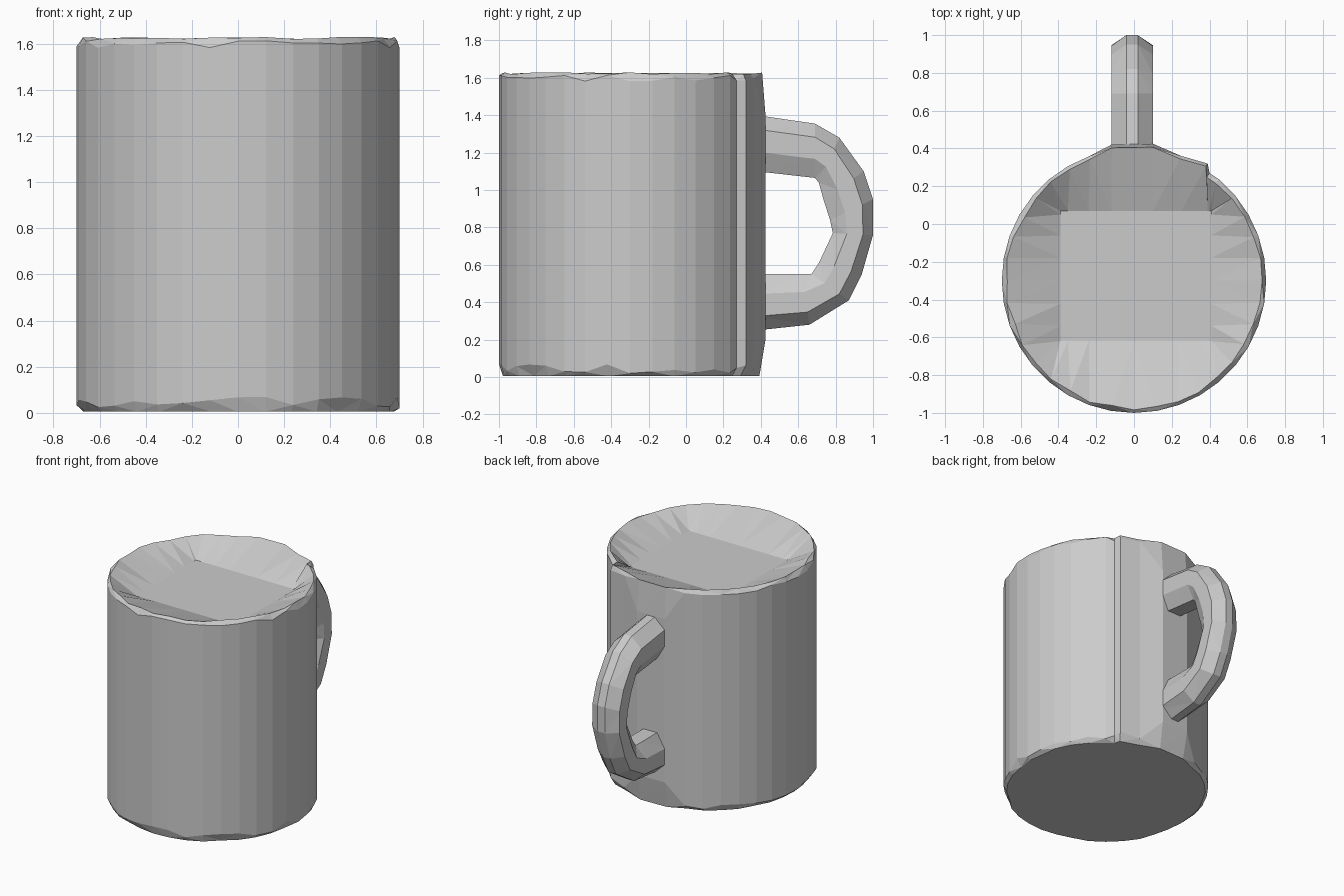
import bpy, bmesh, math, random

random.seed(4)
cube = bpy.data.objects.get("Cube")
if cube:
    bpy.data.objects.remove(cube, do_unlink=True)

GREY = (0.6, 0.6, 0.6, 1.0)
clay = bpy.data.materials.new("plain_grey")
clay.use_nodes = True
clay.diffuse_color = GREY
clay.node_tree.nodes["Principled BSDF"].inputs["Base Color"].default_value = GREY


def loft(name, rings):
    """Skin a list of equal closed rings, cap both ends, keep flat facets."""
    bm = bmesh.new()
    loops = [[bm.verts.new(p) for p in ring] for ring in rings]
    n = len(loops[0])
    for a, b in zip(loops, loops[1:]):
        for i in range(n):
            j = (i + 1) % n
            bm.faces.new((a[i], a[j], b[j], b[i]))
    bm.faces.new(loops[0][::-1])
    bm.faces.new(loops[-1])
    bmesh.ops.remove_doubles(bm, verts=bm.verts, dist=0.001)
    bmesh.ops.triangulate(bm, faces=[f for f in bm.faces if len(f.verts) == 4])
    bmesh.ops.recalc_face_normals(bm, faces=bm.faces)
    mesh = bpy.data.meshes.new(name)
    bm.to_mesh(mesh)
    bm.free()
    mesh.materials.append(clay)
    obj = bpy.data.objects.new(name, mesh)
    bpy.context.collection.objects.link(obj)
    return obj


# Body outline: faceted circle, a flat panel behind the handle, one sharp corner
CY, R = -0.3, 0.7
outline = [(0.40, 0.27), (0.39, 0.32), (0.25, 0.36), (0.10, 0.425), (-0.12, 0.42)]
for deg in range(110, 411, 10):
    a = math.radians(deg)
    outline.append((R * math.cos(a), CY + R * math.sin(a)))


def ring(low, high, height):
    """Copy the outline, pulling each point in by a random scale."""
    points = []
    for x, y in outline:
        s = random.uniform(low, high)
        points.append((x * s, CY + (y - CY) * s, height(y)))
    return points


def clamp(v, low, high):
    return max(low, min(high, v))


# Mug body: worn base, straight wall, chipped lip and shallow square dish
dish = [(clamp(x, -0.39, 0.41), clamp(y, -0.62, 0.07), 1.51) for x, y in outline]
loft("mug_body", [
    ring(0.95, 0.98, lambda y: 0.005),
    ring(1, 1, lambda y: 0.2 if y > 0.4 else random.uniform(0.02, 0.07)),
    ring(1, 1, lambda y: 1.4 if y > 0.4 else random.uniform(1.58, 1.615)),
    ring(0.955, 0.98, lambda y: random.uniform(1.62, 1.63)),
    dish,
])

# Handle: outer and inner (y, z) points of each section along the arc
stations = [
    ((0.38, 1.40), (0.38, 1.10)), ((0.69, 1.355), (0.69, 1.065)),
    ((0.82, 1.28), (0.71, 1.04)), ((0.95, 1.10), (0.735, 0.95)),
    ((1.00, 0.95), (0.77, 0.84)), ((1.00, 0.76), (0.785, 0.77)),
    ((0.94, 0.55), (0.71, 0.61)), ((0.87, 0.41), (0.67, 0.55)),
    ((0.66, 0.28), (0.62, 0.55)), ((0.38, 0.25), (0.38, 0.55)),
]
# Cross-section: (share of the way outward, x)
section = [(0, -0.06), (0, 0.05), (0.35, 0.10), (0.75, 0.10),
           (1, 0.02), (1, -0.04), (0.75, -0.12), (0.35, -0.12)]
loft("handle", [[(x, i[0] + (o[0] - i[0]) * t, i[1] + (o[1] - i[1]) * t)
                 for t, x in section] for o, i in stations])
